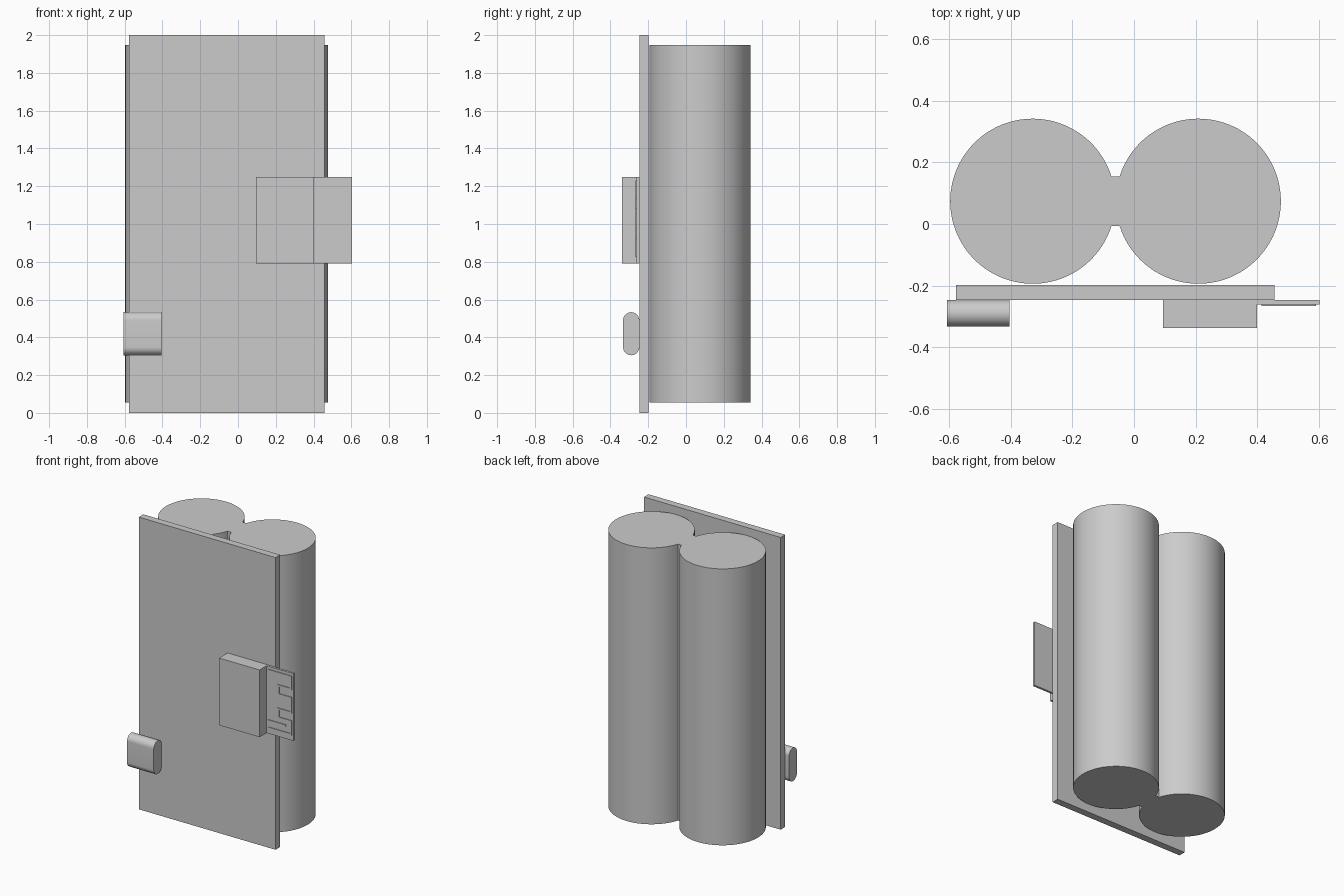
import bpy
import bmesh
import math

cube = bpy.data.objects.get("Cube")
if cube:
    bpy.data.objects.remove(cube, do_unlink=True)

# Single grey finish
grey = bpy.data.materials.new("plain_grey")
grey.use_nodes = True
colour = (0.6, 0.6, 0.6, 1)
grey.diffuse_color = colour
grey.node_tree.nodes["Principled BSDF"].inputs["Base Color"].default_value = colour


def finish(name, bm, smooth=False):
    bmesh.ops.recalc_face_normals(bm, faces=bm.faces)
    mesh = bpy.data.meshes.new(name)
    bm.to_mesh(mesh)
    bm.free()
    mesh.materials.append(grey)
    obj = bpy.data.objects.new(name, mesh)
    bpy.context.collection.objects.link(obj)
    if smooth:
        bpy.ops.object.select_all(action="DESELECT")
        obj.select_set(True)
        bpy.context.view_layer.objects.active = obj
        bpy.ops.object.shade_smooth_by_angle(angle=math.radians(30))
    return obj


def add_box(bm, x, y, z):
    verts = bmesh.ops.create_cube(bm, size=1)["verts"]
    for v in verts:
        v.co = [r[0] if c < 0 else r[1] for c, r in zip(v.co, (x, y, z))]


def box(name, x, y, z):
    bm = bmesh.new()
    add_box(bm, x, y, z)
    return finish(name, bm)


def extrude_outline(name, points, offset):
    bm = bmesh.new()
    face = bm.faces.new([bm.verts.new(p) for p in points])
    new = bmesh.ops.extrude_face_region(bm, geom=[face], use_keep_orig=True)["geom"]
    bmesh.ops.translate(bm, vec=offset,
                        verts=[v for v in new if isinstance(v, bmesh.types.BMVert)])
    return finish(name, bm, True)


# Two cells joined by a web: one continuous outline
RADIUS, CELL_Y, WEB = 0.268, 0.074, 0.081
LOW, HIGH = 0.055, 1.947
gap = math.asin(WEB / RADIUS)
STEPS = 96
outline = []
for centre, start in ((0.209, math.pi + gap), (-0.329, gap)):
    for i in range(STEPS + 1):
        a = start + (math.tau - 2 * gap) * i / STEPS
        outline.append((centre + RADIUS * math.cos(a),
                        CELL_Y + RADIUS * math.sin(a), LOW))
extrude_outline("battery_cells", outline, (0, 0, HIGH - LOW))

# Circuit board
box("circuit_board", (-0.578, 0.457), (-0.247, -0.198), (0, 2))

# Rounded socket near the lower edge
r = 0.043
socket = []
for centre_z, start in ((0.49, 0), (0.348, math.pi)):
    for i in range(25):
        a = start + math.pi * i / 24
        socket.append((-0.607, -0.29 + r * math.cos(a), centre_z + r * math.sin(a)))
extrude_outline("socket", socket, (0.202, 0, 0))

# Radio module: shield can and its thin carrier
box("radio_shield", (0.094, 0.4), (-0.338, -0.247), (0.79, 1.25))
box("radio_carrier", (0.39, 0.603), (-0.262, -0.247), (0.79, 1.25))

# Meandering antenna trace
path = [(0.42, 1.225), (0.585, 1.225), (0.585, 1.14), (0.49, 1.14),
        (0.49, 1.08), (0.585, 1.08), (0.585, 0.98), (0.49, 0.98),
        (0.49, 0.92), (0.585, 0.92), (0.585, 0.83), (0.42, 0.83)]
feed = [(0.42, 0.88), (0.54, 0.88)]
bm = bmesh.new()
half = 0.006
for line in (path, feed):
    for (xa, za), (xb, zb) in zip(line, line[1:]):
        add_box(bm, (min(xa, xb) - half, max(xa, xb) + half), (-0.267, -0.261),
                (min(za, zb) - half, max(za, zb) + half))
finish("antenna_trace", bm)
